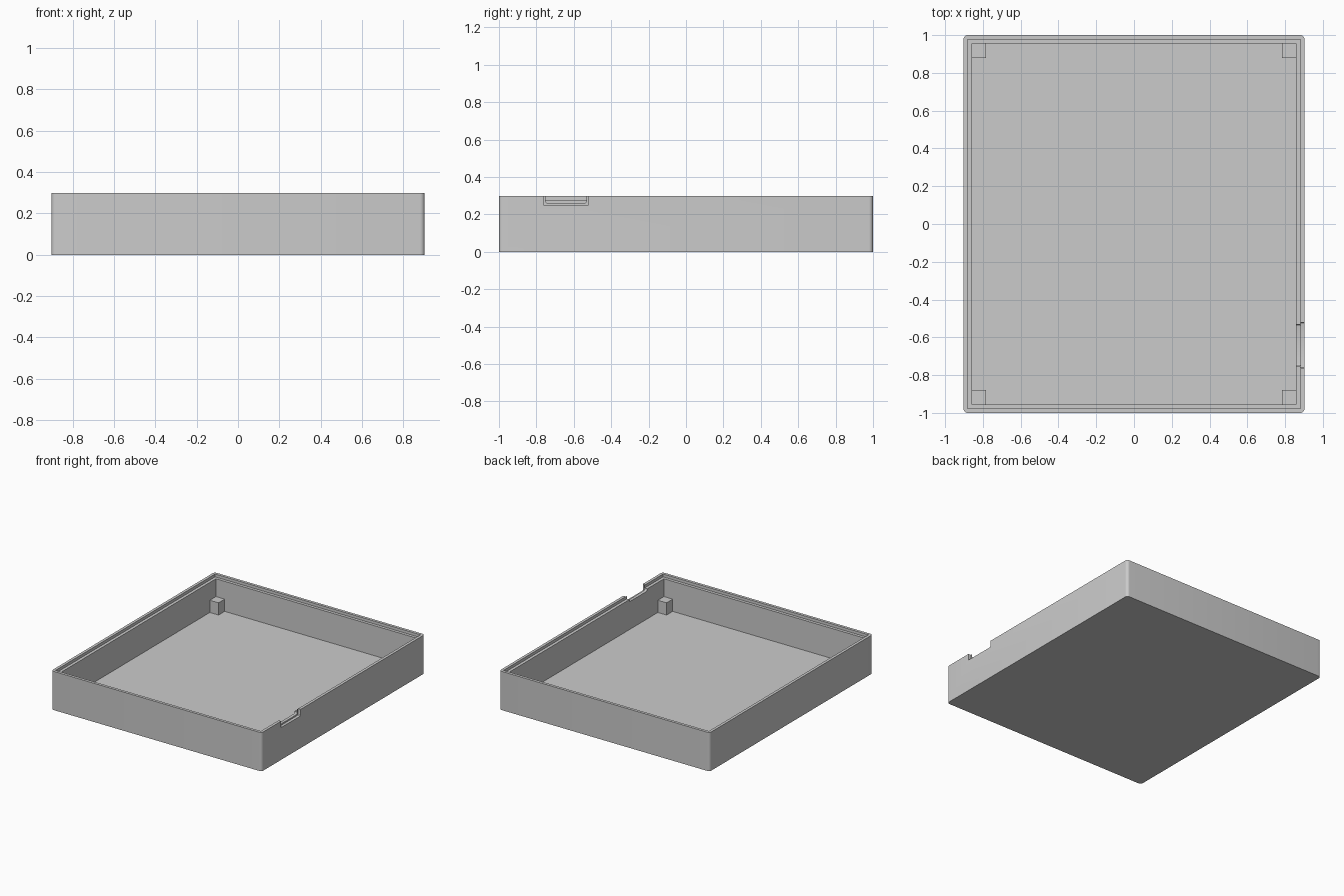
import bpy, bmesh
from mathutils import Vector

cube = bpy.data.objects.get("Cube")
if cube:
    bpy.data.objects.remove(cube, do_unlink=True)

# Overall sizes
HX, HY, TOP = 0.903, 1.0, 0.30
WALL, STEP, FLOOR = 0.045, 0.022, 0.045
POST, POST_H = 0.075, 0.095

grey = bpy.data.materials.new("light_grey")
grey.use_nodes = True
grey.diffuse_color = (0.6, 0.6, 0.6, 1)
grey.node_tree.nodes["Principled BSDF"].inputs["Base Color"].default_value = (0.6, 0.6, 0.6, 1)


def box(name, low, high, round_edges=None, radius=0.0, segments=6):
    """Box between two corners; edges along the given axis may be rounded."""
    low, high = Vector(low), Vector(high)
    bm = bmesh.new()
    bmesh.ops.create_cube(bm, size=1)
    for v in bm.verts:
        v.co = Vector(((low + high)[i] / 2 + v.co[i] * (high - low)[i] for i in range(3)))
    if round_edges is not None:
        edges = [e for e in bm.edges
                 if abs((e.verts[0].co - e.verts[1].co).normalized()[round_edges]) > 0.9]
        bmesh.ops.bevel(bm, geom=edges, offset=radius, segments=segments,
                        profile=0.5, affect='EDGES')
    mesh = bpy.data.meshes.new(name)
    bm.to_mesh(mesh)
    bm.free()
    mesh.materials.append(grey)
    obj = bpy.data.objects.new(name, mesh)
    bpy.context.collection.objects.link(obj)
    return obj


def carve(target, cutter):
    mod = target.modifiers.new(cutter.name, 'BOOLEAN')
    mod.operation = 'DIFFERENCE'
    mod.solver = 'EXACT'
    mod.object = cutter
    bpy.context.view_layer.objects.active = target
    bpy.ops.object.modifier_apply(modifier=mod.name)
    bpy.data.objects.remove(cutter, do_unlink=True)


# Tray body with softly rounded vertical corners
tray = box("tray", (-HX, -HY, 0), (HX, HY, TOP), round_edges=2, radius=0.022)

# Hollow interior, then the stepped ledge inside the rim
for name, inset, base in (("cavity", WALL, FLOOR), ("rim_step", STEP, TOP - STEP)):
    x, y = HX - inset, HY - inset
    carve(tray, box(name, (-x, -y, base), (x, y, TOP + 0.2)))

# Finger notch in the left wall: wider through the lip, narrower through the ledge
carve(tray, box("lip_notch", (HX - STEP, -0.763, 0.25), (HX + 0.1, -0.521, TOP + 0.1),
                round_edges=0, radius=0.005, segments=3))
carve(tray, box("ledge_notch", (HX - WALL - 0.02, -0.751, 0.261), (HX - STEP + 0.01, -0.532, TOP + 0.1),
                round_edges=0, radius=0.01, segments=3))

bpy.ops.object.select_all(action='DESELECT')
tray.select_set(True)
bpy.context.view_layer.objects.active = tray
bpy.ops.object.shade_smooth_by_angle(angle=0.5)

# Square support posts in the four inner corners
px, py = HX - WALL, HY - WALL
for sx, side in ((1, "left"), (-1, "right")):
    for sy, end in ((1, "back"), (-1, "front")):
        xs = sorted((sx * px, sx * (px - POST)))
        ys = sorted((sy * py, sy * (py - POST)))
        box(f"post_{end}_{side}", (xs[0], ys[0], FLOOR), (xs[1], ys[1], FLOOR + POST_H))
